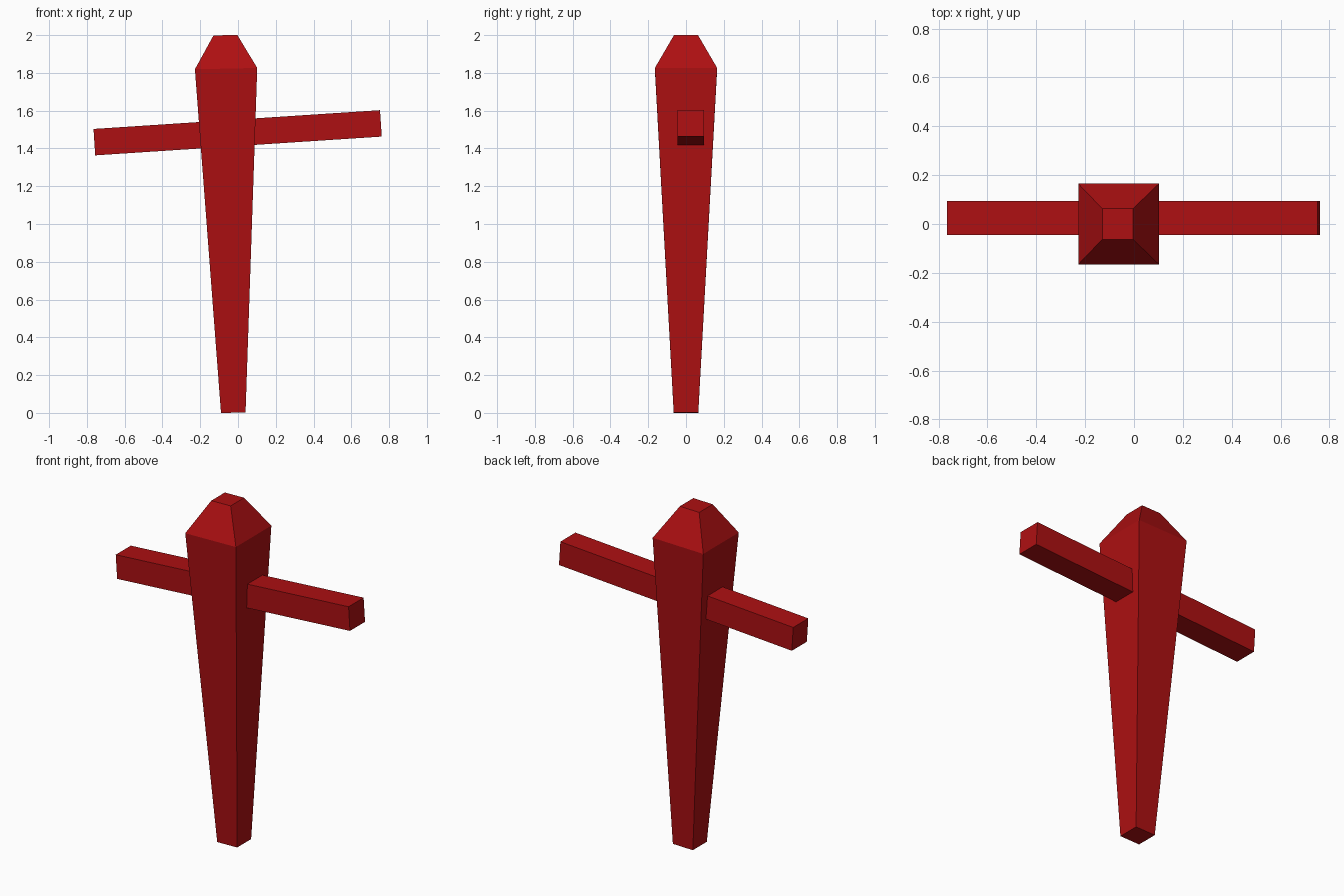
import bpy
import bmesh
import math
from mathutils import Matrix

cube = bpy.data.objects.get("Cube")
if cube:
    bpy.data.objects.remove(cube, do_unlink=True)

red = bpy.data.materials.new("deep red")
red.use_nodes = True
colour = (0.42, 0.005, 0.006, 1)
red.diffuse_color = colour
red.node_tree.nodes["Principled BSDF"].inputs["Base Color"].default_value = colour


def square_loft(name, sections, matrix):
    """Closed solid through square sections given as (half width, height)."""
    bm = bmesh.new()
    rings = [[bm.verts.new((sx * h, sy * h, z))
              for sx, sy in ((-1, -1), (1, -1), (1, 1), (-1, 1))]
             for h, z in sections]
    for low, high in zip(rings, rings[1:]):
        for i in range(4):
            j = (i + 1) % 4
            bm.faces.new((low[i], low[j], high[j], high[i]))
    bm.faces.new(rings[0][::-1])
    bm.faces.new(rings[-1])
    bmesh.ops.recalc_face_normals(bm, faces=bm.faces)
    mesh = bpy.data.meshes.new(name)
    bm.to_mesh(mesh)
    bm.free()
    mesh.materials.append(red)
    obj = bpy.data.objects.new(name, mesh)
    obj.matrix_world = matrix
    bpy.context.collection.objects.link(obj)
    return obj


# Tapered post with a chamfered head, leaning slightly to its right
lean = Matrix.Rotation(math.radians(-1.2), 4, "Y")
square_loft("post", [(0.065, 0), (0.165, 1.822), (0.063, 1.999)],
            Matrix.Translation((-0.025, 0, 0.001)) @ lean)

# Straight crossbar passing through the post, rising to its left
tilt = Matrix.Rotation(math.radians(90 - 3.75), 4, "Y")
square_loft("crossbar", [(0.07, -0.76), (0.07, 0.76)],
            Matrix.Translation((-0.002, 0.025, 1.483)) @ tilt)
